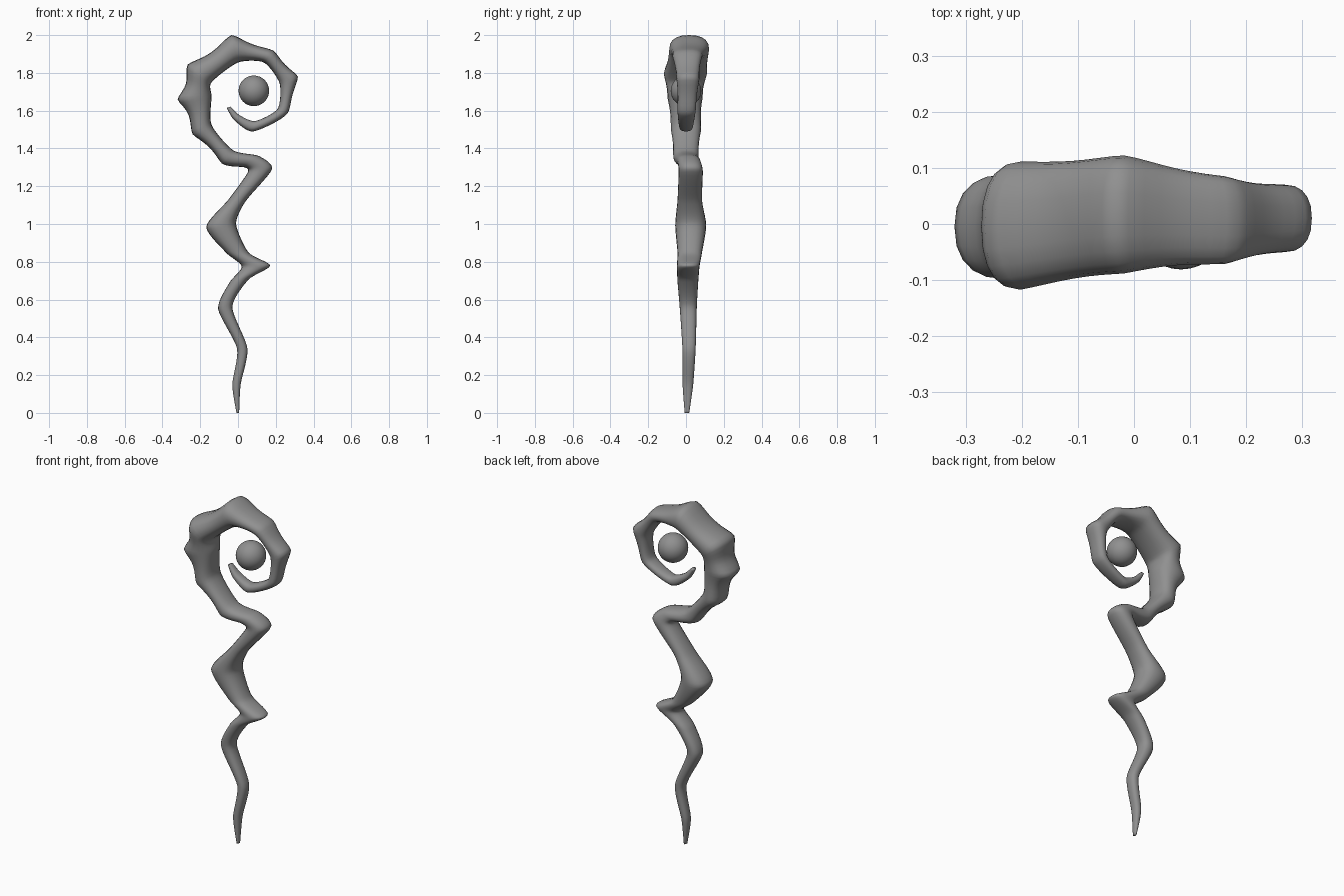
import bpy, bmesh, math
from mathutils import Vector

if "Cube" in bpy.data.objects:
    bpy.data.objects.remove(bpy.data.objects["Cube"])

# Stations along the shaft: left edge x,z | right edge x,z | y centre, y half depth
STATIONS = [
    (-.008, .00, .006, .00, .005, .012),
    (-.03, .15, .014, .15, .01, .028),
    (-.005, .34, .05, .34, .016, .035),
    (-.105, .55, -.03, .56, .012, .045),
    (-.045, .69, .055, .705, .01, .055),
    (.02, .775, .17, .78, .012, .06),
    (-.065, .85, .055, .85, .02, .065),
    (-.168, .985, -.01, 1.0, .025, .082),
    (-.05, 1.13, .04, 1.12, .02, .065),
    (.05, 1.27, .18, 1.29, .025, .064),
    (.035, 1.30, .11, 1.36, .015, .062),
    (-.085, 1.32, -.025, 1.39, 0, .067),
    (-.24, 1.475, -.14, 1.525, 0, .08),
    (-.32, 1.66, -.14, 1.675, -.005, .093),
    (-.266, 1.845, -.14, 1.75, -.003, .114),
    (-.035, 2.0, 0, 1.855, .017, .105),
    (.187, 1.918, .137, 1.855, .007, .078),
    (.317, 1.78, .22, 1.745, .01, .06),
    (.262, 1.585, .21, 1.61, .003, .048),
    (.08, 1.49, .092, 1.545, 0, .036),
    (-.02, 1.55, .01, 1.575, 0, .028),
    (-.06, 1.615, -.04, 1.622, 0, .016),
]
SIDES, STEPS, TENSION = 20, 8, .36
CROOK = 11  # first station of the knuckled crook


def spline(i, t):
    """Tight cardinal spline through the stations, pinched between the crook's knuckles."""
    n = len(STATIONS)
    p = [STATIONS[min(max(i + k, 0), n - 1)] for k in (-1, 0, 1, 2)]
    out = []
    for a, b, c, d in zip(*p):
        m0, m1 = TENSION * (c - a), TENSION * (d - b)
        out.append((2*t**3 - 3*t*t + 1)*b + (t**3 - 2*t*t + t)*m0
                   + (3*t*t - 2*t**3)*c + (t**3 - t*t)*m1)
    if CROOK <= i < 18:
        pinch = math.sin(math.pi * t) ** 1.5
        out[0] += (out[2] - out[0]) * .2 * pinch
        out[1] += (out[3] - out[1]) * .2 * pinch
        out[5] *= 1 - .06 * pinch
    return out


def power(v):
    return math.copysign(abs(v) ** .85, v)


# Twisted shaft and crook: rounded-box rings skinned into one tapering limb
bm = bmesh.new()
rows = [spline(i, s / STEPS) for i in range(len(STATIONS) - 1) for s in range(STEPS)]
rows.append(STATIONS[-1])
rings = []
for ax, az, bx, bz, yc, hy in rows:
    mid = Vector(((ax + bx) / 2, yc, (az + bz) / 2))
    half = Vector(((bx - ax) / 2, 0, (bz - az) / 2))
    ring = []
    for k in range(SIDES):
        a = 2 * math.pi * k / SIDES
        ring.append(bm.verts.new(mid + half * power(math.cos(a))
                                 + Vector((0, hy * power(math.sin(a)), 0))))
    rings.append(ring)
for r0, r1 in zip(rings, rings[1:]):
    for k in range(SIDES):
        j = (k + 1) % SIDES
        bm.faces.new((r0[k], r0[j], r1[j], r1[k]))
bm.faces.new(rings[0][::-1])
bm.faces.new(rings[-1])
bmesh.ops.recalc_face_normals(bm, faces=bm.faces)
for f in bm.faces:
    f.smooth = True
mesh = bpy.data.meshes.new("staff_shaft")
bm.to_mesh(mesh)
bm.free()
shaft = bpy.data.objects.new("staff_shaft", mesh)
bpy.context.collection.objects.link(shaft)

# Floating orb inside the crook
bpy.ops.mesh.primitive_uv_sphere_add(segments=32, ring_count=16, radius=.081,
                                     location=(.084, 0, 1.705))
orb = bpy.context.object
orb.name = "floating_orb"
bpy.ops.object.shade_smooth()

# Dark grey finish on both parts
dark = bpy.data.materials.new("dark_grey")
dark.diffuse_color = (.28, .28, .28, 1)
dark.use_nodes = True
dark.node_tree.nodes["Principled BSDF"].inputs["Base Color"].default_value = dark.diffuse_color
for ob in (shaft, orb):
    ob.data.materials.append(dark)
